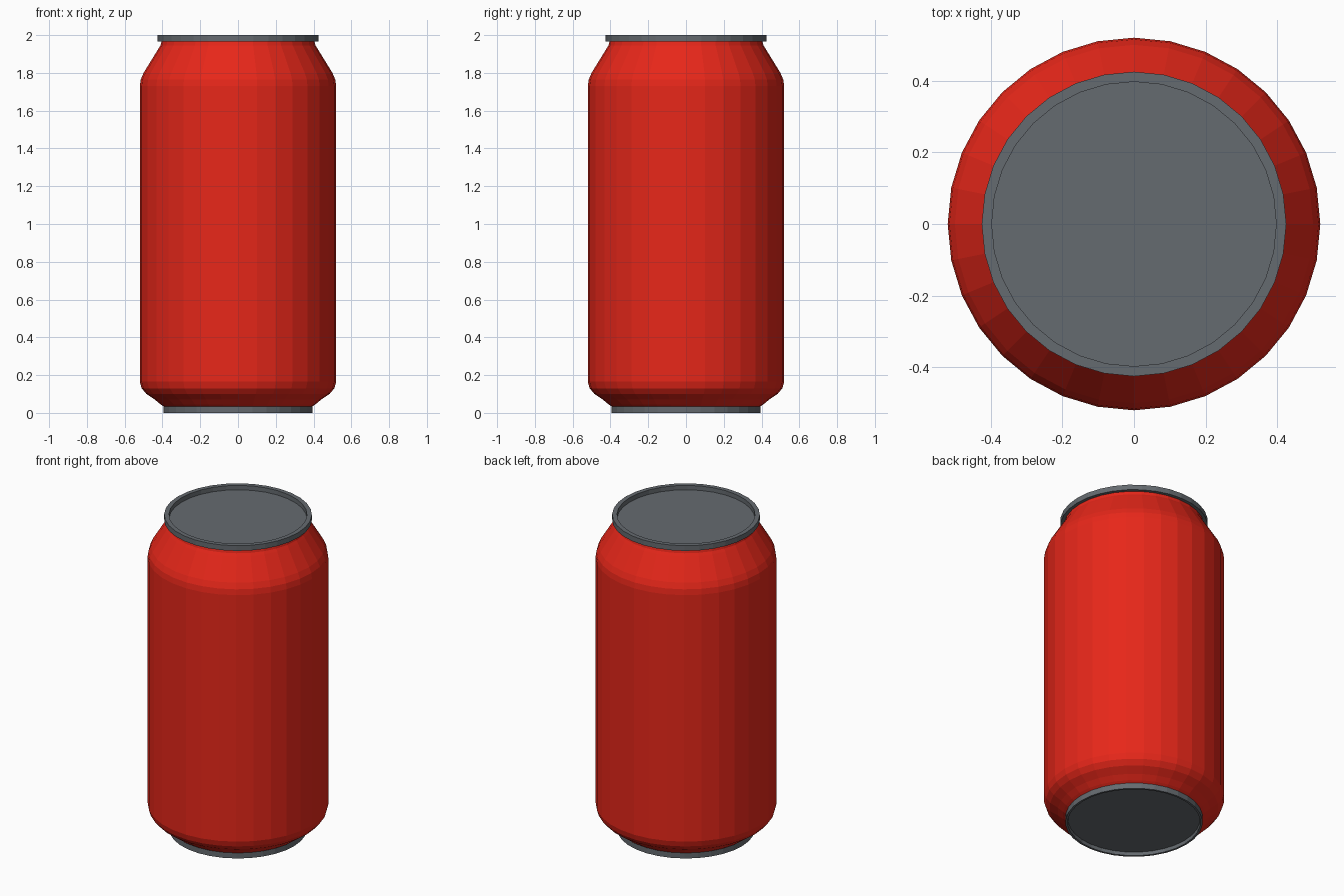
import bpy, bmesh
from math import cos, sin, tau

if "Cube" in bpy.data.objects:
    bpy.data.objects.remove(bpy.data.objects["Cube"])

SIDES = 32


def material(name, color):
    mat = bpy.data.materials.new(name)
    mat.diffuse_color = color
    mat.use_nodes = True
    mat.node_tree.nodes["Principled BSDF"].inputs["Base Color"].default_value = mat.diffuse_color
    return mat


def lathe(name, profile, mat, cap_start=False, cap_end=False):
    """Spin an (r, z) profile, listed upwards along the outside, about z."""
    bm = bmesh.new()
    rings = [[bm.verts.new((r * cos(tau * i / SIDES), r * sin(tau * i / SIDES), z))
              for i in range(SIDES)] for r, z in profile]
    for lo, hi in zip(rings, rings[1:]):
        for i in range(SIDES):
            j = (i + 1) % SIDES
            bm.faces.new((lo[i], lo[j], hi[j], hi[i]))
    if cap_start:
        bm.faces.new(rings[0][::-1])
    if cap_end:
        bm.faces.new(rings[-1])
    mesh = bpy.data.meshes.new(name)
    bm.to_mesh(mesh)
    bm.free()
    mesh.materials.append(mat)
    obj = bpy.data.objects.new(name, mesh)
    bpy.context.collection.objects.link(obj)
    return obj


red = material("red_paint", (0.8, 0.02, 0.01, 1))
metal = material("grey_metal", (0.13, 0.145, 0.16, 1))

# Painted wall with tapered foot and shoulder
lathe("can_body", [(0.395, 0.035), (0.41, 0.045), (0.44, 0.07), (0.485, 0.10),
                   (0.51, 0.13), (0.52, 0.165), (0.52, 1.73), (0.515, 1.765),
                   (0.50, 1.80), (0.42, 1.93), (0.41, 1.945), (0.405, 1.967)], red)

# Base ring with recessed underside
lathe("can_base", [(0.38, 0.022), (0.382, 0), (0.395, 0), (0.395, 0.035)],
      metal, cap_start=True)

# Lid with raised rim and sunken top
lathe("can_lid", [(0.40, 1.967), (0.425, 1.967), (0.425, 2.0), (0.397, 2.0),
                  (0.397, 1.972)], metal, cap_end=True)
